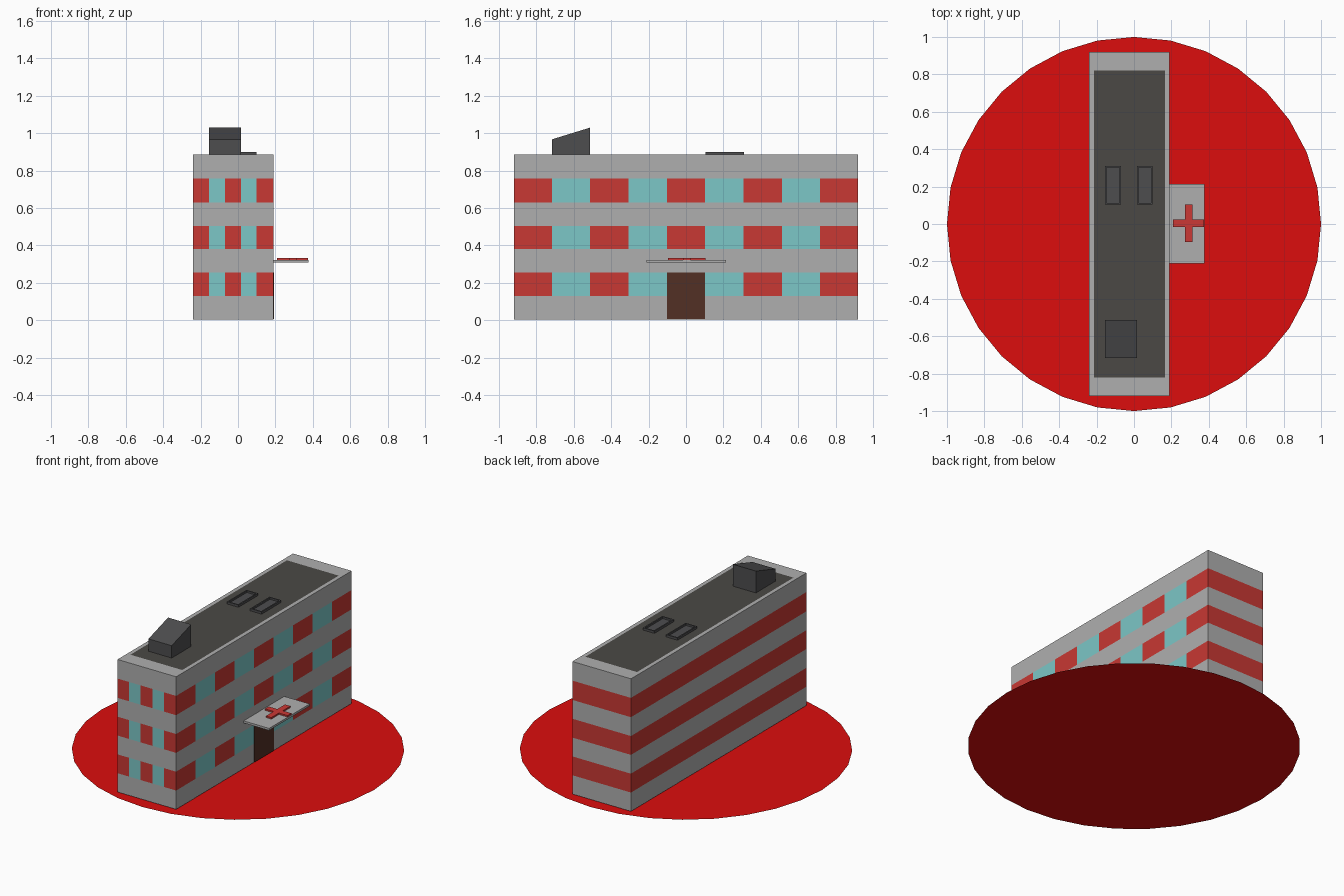
import bpy, bmesh, math

if "Cube" in bpy.data.objects:
    bpy.data.objects.remove(bpy.data.objects["Cube"])

def mat(name, r, g, b):
    m = bpy.data.materials.new(name)
    m.diffuse_color = (r, g, b, 1)
    m.use_nodes = True
    m.node_tree.nodes["Principled BSDF"].inputs["Base Color"].default_value = m.diffuse_color
    return m

GREY = mat("concrete", .43, .43, .43)
RED = mat("red_brick", .58, .04, .033)
GLASS = mat("glass", .2, .57, .57)
ROOF = mat("roof_felt", .07, .066, .06)
BROWN = mat("brown", .085, .03, .018)
DARK = mat("dark_metal", .075, .075, .078)
GROUND = mat("ground_red", .72, .004, .004)
SIGN = mat("sign_red", .6, .04, .035)

def finish(name, bm, mats):
    me = bpy.data.meshes.new(name)
    bm.to_mesh(me)
    bm.free()
    for m in mats:
        me.materials.append(m)
    ob = bpy.data.objects.new(name, me)
    bpy.context.collection.objects.link(ob)
    return ob

def box_bm(x0, x1, y0, y1, z0, z1):
    bm = bmesh.new()
    bmesh.ops.create_cube(bm, size=1)
    for v in bm.verts:
        v.co = (x1 if v.co.x > 0 else x0, y1 if v.co.y > 0 else y0, z1 if v.co.z > 0 else z0)
    return bm

def grid(bm, us, vs, place):
    """Quad grid; returns faces keyed by (column, row)."""
    p = [[bm.verts.new(place(u, v)) for v in vs] for u in us]
    return {(i, j): bm.faces.new((p[i][j], p[i+1][j], p[i+1][j+1], p[i][j+1]))
            for i in range(len(us) - 1) for j in range(len(vs) - 1)}

# ground disc
bm = bmesh.new()
bmesh.ops.create_circle(bm, cap_ends=True, segments=32, radius=1)
finish("ground_disc", bm, [GROUND])

# building shell: banded walls, recessed windows, sunken roof
X0, X1, Y0, Y1 = -.24, .19, -.92, .92
ZS = [.005, .13, .255, .38, .505, .63, .758, .885]
XS = [X0, -.155, -.07, .015, .1, X1]
YS = [Y0, -.717, -.512, -.307, -.102, .102, .307, .512, .717, Y1]
bm = bmesh.new()
walls = [grid(bm, XS, ZS, lambda u, z: (u, Y0, z)),
         grid(bm, YS, ZS, lambda u, z: (X1, u, z)),
         grid(bm, [X1, X0], ZS, lambda u, z: (u, Y1, z)),
         grid(bm, [Y1, Y0], ZS, lambda u, z: (X0, u, z))]
windows = []
for wall in walls:
    for (col, row), f in wall.items():
        f.material_index = row % 2
        if row % 2 and col % 2:
            windows.append(f)
for f in bmesh.ops.inset_individual(bm, faces=windows, thickness=0, depth=-.038)["faces"]:
    f.normal_update()
    f.material_index = 0 if abs(f.normal.z) > .5 else 1
for f in windows:
    f.material_index = 2
top = grid(bm, [X0, -.215, .165, X1], [Y0, -.82, .82, Y1], lambda x, y: (x, y, ZS[-1]))
roof = top[1, 1]
for f in bmesh.ops.inset_individual(bm, faces=[roof], thickness=0, depth=-.022)["faces"]:
    f.material_index = 4
roof.material_index = 3
grid(bm, [X1, X0], [Y0, Y1], lambda x, y: (x, y, ZS[0]))
bmesh.ops.remove_doubles(bm, verts=bm.verts, dist=1e-5)
finish("building", bm, [GREY, RED, GLASS, ROOF, BROWN])

# entrance door and canopy
finish("door", box_bm(.17, .193, -.102, .102, .006, .255), [BROWN])
finish("canopy", box_bm(.188, .377, -.212, .214, .308, .322), [GREY])

# raised cross on the canopy, one outline extruded
cx, cy, w = .292, .004, .02
ax, ay = .083, .1
outline = [(w, -ay), (w, -w), (ax, -w), (ax, w), (w, w), (w, ay),
           (-w, ay), (-w, w), (-ax, w), (-ax, -w), (-w, -w), (-w, -ay)]
bm = bmesh.new()
face = bm.faces.new([bm.verts.new((cx + x, cy + y, .32)) for x, y in outline])
ext = bmesh.ops.extrude_face_region(bm, geom=[face], use_keep_orig=True)["geom"]
bmesh.ops.translate(bm, vec=(0, 0, .012), verts=[g for g in ext if isinstance(g, bmesh.types.BMVert)])
bmesh.ops.recalc_face_normals(bm, faces=bm.faces)
finish("canopy_cross", bm, [SIGN])

# roof stair house with a sloping top
bm = box_bm(-.155, .015, -.717, -.512, .86, 1.03)
for v in bm.verts:
    if v.co.z > 1 and v.co.y < -.6:
        v.co.z = .967
finish("roof_stair_house", bm, [DARK])

# skylights with sunken panes
for i, x in enumerate((-.155, .015)):
    bm = box_bm(x, x + .085, .105, .31, .86, .9)
    bm.normal_update()
    lid = [f for f in bm.faces if f.normal.z > .5]
    bmesh.ops.inset_individual(bm, faces=lid, thickness=.012, depth=0)
    bmesh.ops.inset_individual(bm, faces=lid, thickness=0, depth=-.012)
    finish(f"skylight_{i + 1}", bm, [DARK])
